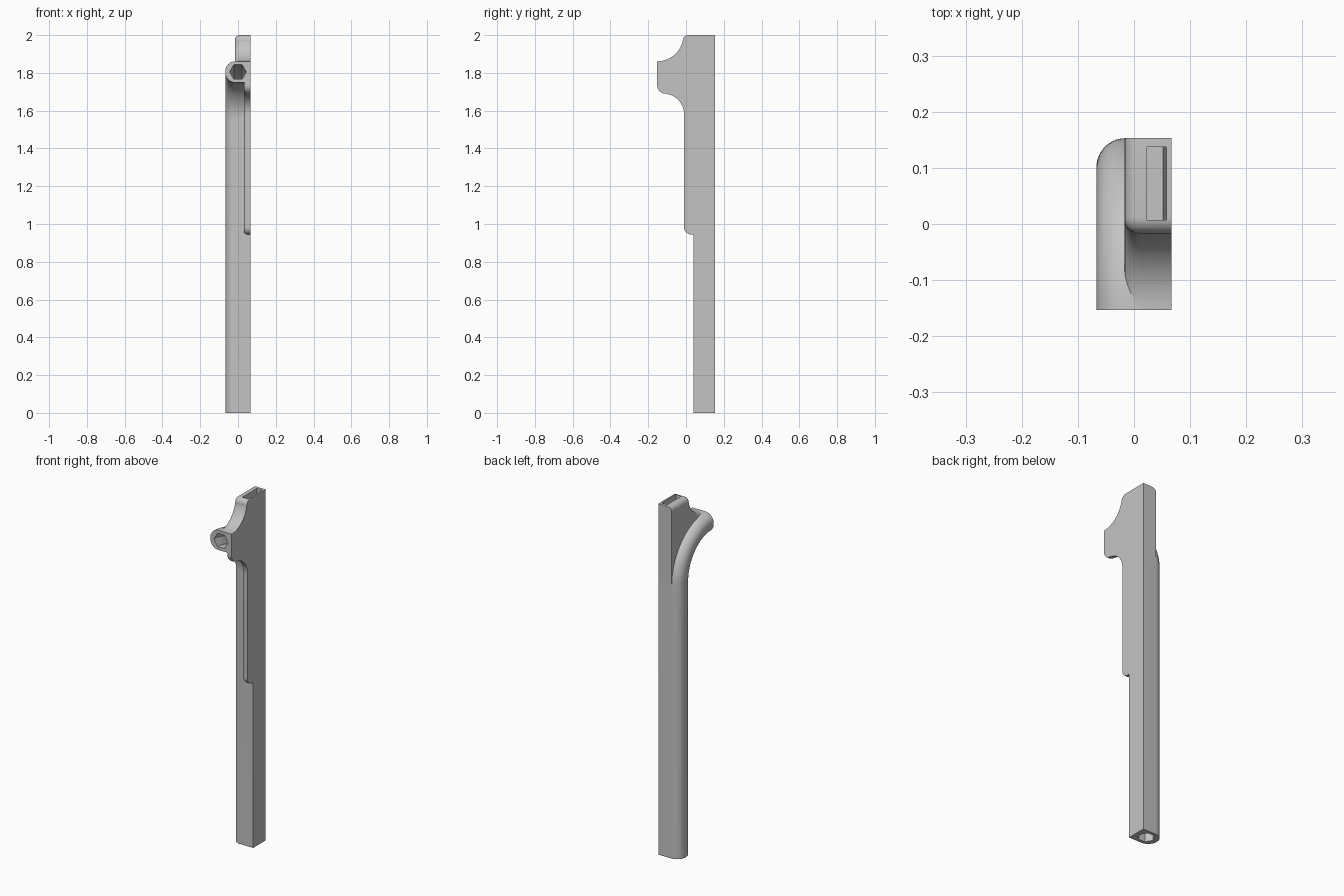
import bpy, bmesh
from math import sin, cos, pi, radians

cube = bpy.data.objects.get("Cube")
if cube:
    bpy.data.objects.remove(cube, do_unlink=True)

LEFT, RIGHT = -0.067, 0.067
FRONT, BACK = -0.153, 0.153
BEND_Z, MID_R, HALF = 1.555, 0.25, 0.056

grey = bpy.data.materials.new("plain grey")
grey.use_nodes = True
grey.diffuse_color = (0.55, 0.55, 0.55, 1)
grey.node_tree.nodes["Principled BSDF"].inputs["Base Color"].default_value = (0.55, 0.55, 0.55, 1)


def arc(cx, cy, r, start, end, n):
    """Points along an arc, angles in degrees."""
    angles = [radians(start + (end - start) * i / n) for i in range(n + 1)]
    return [(cx + r * cos(a), cy + r * sin(a)) for a in angles]


def finish(name, bm):
    bmesh.ops.recalc_face_normals(bm, faces=bm.faces)
    mesh = bpy.data.meshes.new(name)
    bm.to_mesh(mesh)
    bm.free()
    mesh.materials.append(grey)
    obj = bpy.data.objects.new(name, mesh)
    bpy.context.collection.objects.link(obj)
    return obj


def smooth(obj):
    bpy.ops.object.select_all(action='DESELECT')
    obj.select_set(True)
    bpy.context.view_layer.objects.active = obj
    bpy.ops.object.shade_smooth_by_angle(angle=radians(30))


def plate(name, outer, inner, x0, x1, round_edges, radius):
    """Side profile extruded in x; the first outer edges are rounded at x0."""
    bm = bmesh.new()
    outline = outer + inner
    a = [bm.verts.new((x0, y, z)) for y, z in outline]
    b = [bm.verts.new((x1, y, z)) for y, z in outline]
    bm.faces.new(a)
    bm.faces.new(b)
    for i in range(len(a)):
        j = (i + 1) % len(a)
        bm.faces.new((a[i], a[j], b[j], b[i]))
    bmesh.ops.recalc_face_normals(bm, faces=bm.faces)
    edges = [bm.edges.get((a[i], a[i + 1])) for i in range(round_edges)]
    bmesh.ops.bevel(bm, geom=edges, offset=radius, segments=5, profile=0.5, affect='EDGES')
    return finish(name, bm)


# Path frames: the section's second axis always points to the outside of the bend
def place(u, v, step):
    if step < 0:
        return (u, FRONT + MID_R + v, 0)
    a = step * pi / 2 / 24
    r = MID_R + v
    return (u, FRONT + r * cos(a), BEND_Z + r * sin(a))


# Bent tube: half-rounded outside, hexagonal bore all the way through
section = ([(RIGHT, -HALF), (RIGHT, HALF)]
           + arc(LEFT + 0.052, HALF - 0.052, 0.052, 90, 180, 10)
           + arc(LEFT + 0.052, 0.052 - HALF, 0.052, 180, 270, 10))
hexagon = arc(0, 0, 0.044, 0, 300, 5)
bm = bmesh.new()
loops = {}
for key, shape in (("outside", section), ("bore", hexagon)):
    rings = [[bm.verts.new(place(u, v, s)) for u, v in shape] for s in range(-1, 25)]
    n = len(shape)
    for r0, r1 in zip(rings, rings[1:]):
        for i in range(n):
            j = (i + 1) % n
            bm.faces.new((r0[i], r0[j], r1[j], r1[i]))
    loops[key] = rings
for end in (0, -1):
    edges = []
    for rings in loops.values():
        ring = rings[end]
        edges += [bm.edges.get((ring[i - 1], ring[i])) for i in range(len(ring))]
    bmesh.ops.triangle_fill(bm, edges=edges, use_beauty=True)
smooth(finish("bent_tube", bm))

# Upper block: fills the outside of the bend, with a concave front shoulder
outer = ([(BACK, 2.0)] + arc(0.0127, 1.97, 0.03, 90, 180, 8)
         + arc(FRONT, 2.0, 0.139, -12.5, -90, 16))
inner = arc(FRONT, BEND_Z, 0.297, 90, 0, 24) + [(BACK, BEND_Z)]
block = plate("upper_block", outer, inner, -0.017, RIGHT, len(outer) - 1, 0.026)

# Pocket cut into the top of the block
bm = bmesh.new()
pocket = [(0.023, 2.1), (0.023, 1.85), (0.052, 1.85), (0.058, 1.835), (0.058, 2.1)]
ends = [[bm.verts.new((x, y, z)) for x, z in pocket] for y in (0.007, 0.137)]
for ring in ends:
    bm.faces.new(ring)
for i in range(len(pocket)):
    bm.faces.new((ends[0][i - 1], ends[0][i], ends[1][i], ends[1][i - 1]))
cutter = finish("pocket_cutter", bm)
cutter.hide_render = True
cut = block.modifiers.new("pocket", 'BOOLEAN')
cut.operation = 'DIFFERENCE'
cut.solver = 'EXACT'
cut.object = cutter
bpy.context.view_layer.objects.active = block
bpy.ops.object.modifier_apply(modifier=cut.name)
bpy.data.objects.remove(cutter, do_unlink=True)
smooth(block)

# Front fin: thin rib along the inside of the bend and down the tube,
# rounded along its whole free edge up to the tube mouth
outer = ([(0.05, 0.945)] + arc(0.027, 0.982, 0.037, 270, 180, 8)
         + arc(-0.12, 1.58, 0.11, 0, 80, 14)
         + arc(-0.108, 1.735, 0.045, 270, 180, 8))
inner = arc(FRONT, BEND_Z, 0.203, 90, 0, 20)
smooth(plate("front_fin", outer, inner, 0.031, RIGHT, len(outer), 0.018))
